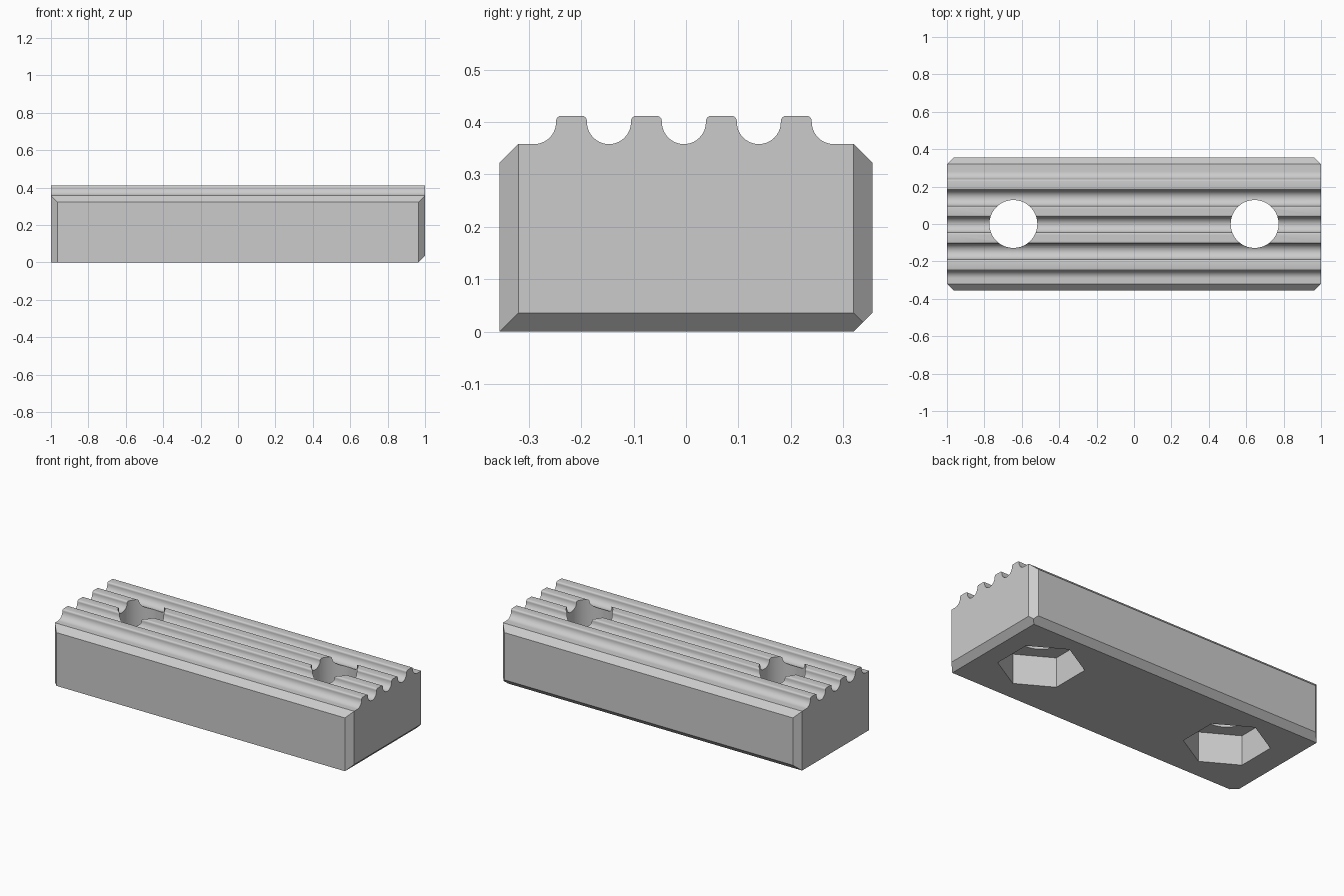
import bpy
import bmesh
import math
from mathutils import Vector

cube = bpy.data.objects.get("Cube")
if cube:
    bpy.data.objects.remove(cube, do_unlink=True)

HALF_X, HALF_Y, BASE_Z, TOP_Z = 1.0, 0.356, 0.358, 0.412
CHAMFER = 0.036
PITCH, TOOTH_HALF, GROOVE, FILLET = 0.143, 0.0295, 0.042, 0.01
FIRST_TOOTH = -0.2185
HOLE_X, HOLE_R, NUT_R, NUT_DEPTH = 0.645, 0.128, 0.235, 0.18

grey = bpy.data.materials.new("light grey")
grey.use_nodes = True
grey.diffuse_color = (0.6, 0.6, 0.6, 1)
grey.node_tree.nodes["Principled BSDF"].inputs["Base Color"].default_value = (0.6, 0.6, 0.6, 1)


def arc(cy, cz, r, start, end, steps):
    """Points on an arc in the y-z plane, angles in degrees."""
    angles = [math.radians(start + (end - start) * i / steps) for i in range(steps + 1)]
    return [(cy + r * math.cos(a), cz + r * math.sin(a)) for a in angles]


# Cross-section: chamfered block with four rounded ridges on top
inner = HALF_Y - CHAMFER
profile = [(-HALF_Y, 0), (-HALF_Y, BASE_Z - CHAMFER), (-inner, BASE_Z)]
for i in range(4):
    c = FIRST_TOOTH + i * PITCH
    side = TOOTH_HALF + GROOVE
    flank_z = BASE_Z + GROOVE
    profile += arc(c - side, flank_z, GROOVE, -90, 0, 10)
    profile += arc(c - TOOTH_HALF + FILLET, TOP_Z - FILLET, FILLET, 180, 90, 4)
    profile += arc(c + TOOTH_HALF - FILLET, TOP_Z - FILLET, FILLET, 90, 0, 4)
    profile += arc(c + side, flank_z, GROOVE, 180, 270, 10)
profile += [(inner, BASE_Z), (HALF_Y, BASE_Z - CHAMFER), (HALF_Y, CHAMFER), (inner, 0)]

# Extrude the section along x
bm = bmesh.new()
face = bm.faces.new([bm.verts.new((-HALF_X, y, z)) for y, z in profile])
moved = bmesh.ops.extrude_face_region(bm, geom=[face])["geom"]
bmesh.ops.translate(bm, vec=(2 * HALF_X, 0, 0),
                    verts=[v for v in moved if isinstance(v, bmesh.types.BMVert)])
bmesh.ops.remove_doubles(bm, verts=bm.verts[:], dist=0.0005)
if not any(f.normal.x < -0.9 for f in bm.faces):
    bm.faces.new([v for v in face.verts])


def cut_chamfer(point, normal):
    """Slice off a corner and close the cut."""
    cut = bmesh.ops.bisect_plane(bm, geom=bm.verts[:] + bm.edges[:] + bm.faces[:],
                                 dist=0.00001, plane_co=Vector(point),
                                 plane_no=Vector(normal), clear_outer=True)
    open_edges = [e for e in bm.edges if e.is_boundary]
    bmesh.ops.holes_fill(bm, edges=open_edges, sides=0)


# Chamfers on the four upright corners and under the left end
for sx in (-1, 1):
    for sy in (-1, 1):
        cut_chamfer((sx * HALF_X, sy * inner, 0), (sx, sy, 0))
cut_chamfer((HALF_X, 0, CHAMFER), (1, 0, -1))
bmesh.ops.recalc_face_normals(bm, faces=bm.faces[:])

mesh = bpy.data.meshes.new("ridged_block")
bm.to_mesh(mesh)
bm.free()
mesh.materials.append(grey)
block = bpy.data.objects.new("ridged_block", mesh)
bpy.context.collection.objects.link(block)


def drill(sides, radius, x, z0, z1):
    """Subtract an upright prism from the block."""
    bpy.ops.mesh.primitive_cylinder_add(vertices=sides, radius=radius, depth=z1 - z0,
                                        location=(x, 0, (z0 + z1) / 2))
    cutter = bpy.context.object
    cutter.hide_render = True
    cutter.data.materials.append(grey)
    mod = block.modifiers.new("drill", "BOOLEAN")
    mod.operation = "DIFFERENCE"
    mod.solver = "EXACT"
    mod.object = cutter
    bpy.ops.object.select_all(action="DESELECT")
    block.select_set(True)
    bpy.context.view_layer.objects.active = block
    bpy.ops.object.modifier_apply(modifier=mod.name)
    bpy.data.objects.remove(cutter, do_unlink=True)


# Bolt holes with hexagonal nut pockets underneath
for x in (-HOLE_X, HOLE_X):
    drill(64, HOLE_R, x, -0.1, 0.6)
    drill(6, NUT_R, x, -0.1, NUT_DEPTH)

bpy.ops.object.shade_smooth_by_angle(angle=math.radians(30))
